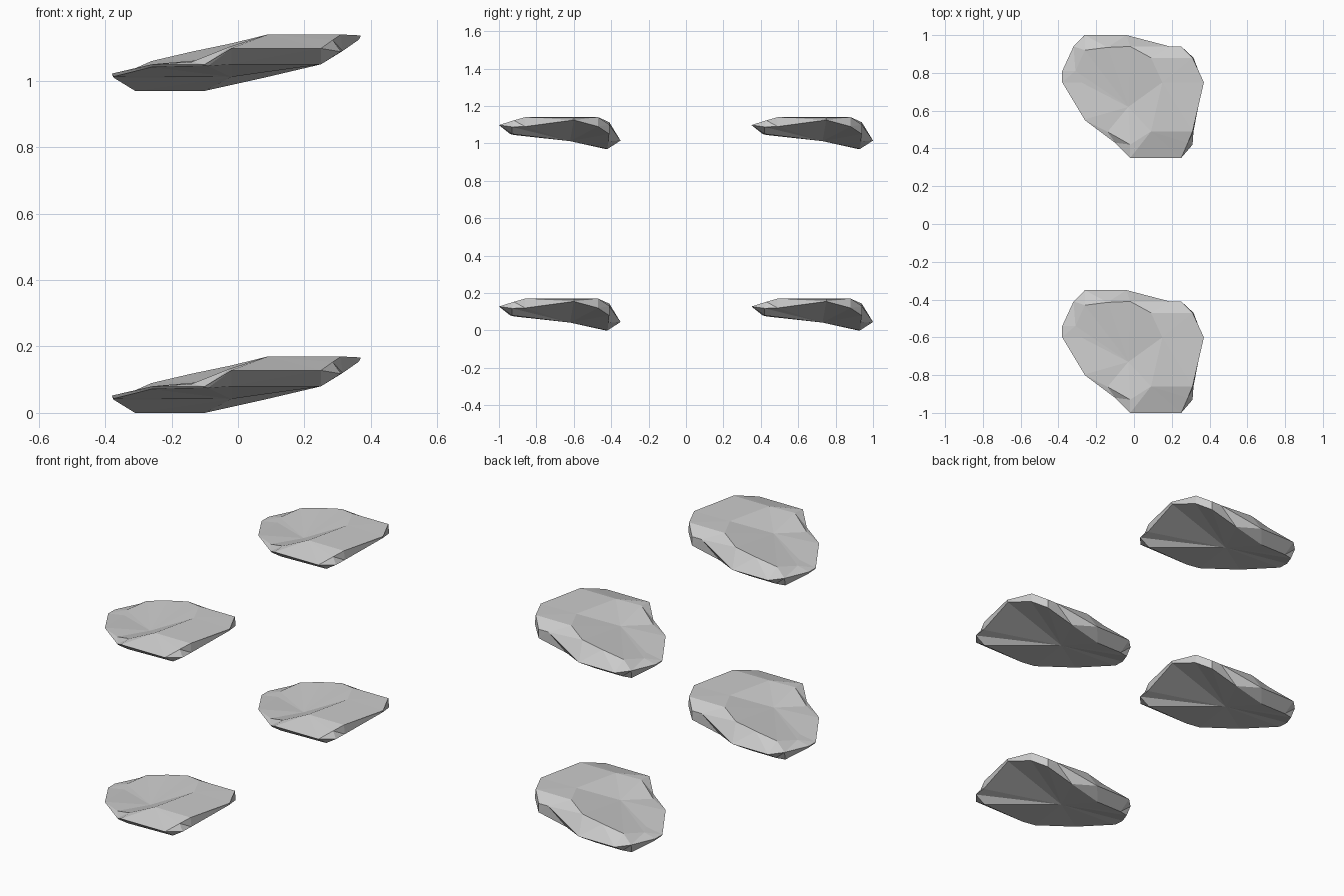
import bpy, bmesh

if "Cube" in bpy.data.objects:
    bpy.data.objects.remove(bpy.data.objects["Cube"])

# Rings of the ledge, counter-clockwise from its left tip
underside = [(-.375, -.60, .043), (-.26, -.79, .072), (-.09, -.92, .075), (-.02, -.94, .08),
             (.25, -.93, .08), (.31, -.93, .118), (.315, -.86, .12), (.365, -.60, .155),
             (.315, -.47, .12), (.25, -.41, .08), (.08, -.415, .04), (-.10, -.42, 0),
             (-.26, -.42, 0), (-.31, -.43, 0), (-.375, -.54, .04)]
rim = [(-.38, -.60, .052), (-.26, -.80, .08), (-.10, -.92, .08), (-.02, -1, .128),
       (.25, -1, .128), (.285, -.92, .153), (.31, -.86, .17), (.37, -.60, .167),
       (.31, -.47, .17), (.25, -.41, .13), (.19, -.41, .13), (-.04, -.35, .045),
       (-.26, -.35, .045), (-.32, -.41, .05), (-.38, -.54, .052)]
dish_edge = [(-.28, -.60, .069), (-.24, -.79, .082), (-.14, -.862, .087), (-.02, -.93, .135),
             (.09, -.86, .17), (.09, -.86, .17), (.09, -.86, .17), (.15, -.60, .17),
             (.09, -.47, .17), (.09, -.47, .17), (-.02, -.41, .143), (-.02, -.41, .143),
             (-.14, -.415, .118), (-.26, -.43, .09), (-.31, -.54, .068)]


def ledge_mesh():
    bm = bmesh.new()
    rings = [[bm.verts.new(p) for p in ring] for ring in (underside, rim, dish_edge)]
    n = len(rim)
    base = bm.verts.new((-.02, -.62, .042))
    dish = bm.verts.new((-.03, -.73, .10))
    for i in range(n):
        j = (i + 1) % n
        # Sides and sloping top border
        for low, high in zip(rings, rings[1:]):
            bm.faces.new((low[i], low[j], high[j], high[i]))
        # Underside and dished top
        bm.faces.new((rings[0][j], rings[0][i], base))
        bm.faces.new((rings[2][i], rings[2][j], dish))
    bmesh.ops.remove_doubles(bm, verts=bm.verts, dist=.0005)
    bmesh.ops.triangulate(bm, faces=bm.faces[:])
    bmesh.ops.recalc_face_normals(bm, faces=bm.faces[:])
    mesh = bpy.data.meshes.new("rock_ledge")
    bm.to_mesh(mesh)
    bm.free()
    return mesh


# Four copies: front and back, lower and upper
mesh = ledge_mesh()
for level, z in (("lower", 0), ("upper", .97)):
    for side, y in (("front", 0), ("back", 1.35)):
        ob = bpy.data.objects.new(f"{level}_{side}_rock_ledge", mesh)
        ob.location = (0, y, z)
        bpy.context.collection.objects.link(ob)
